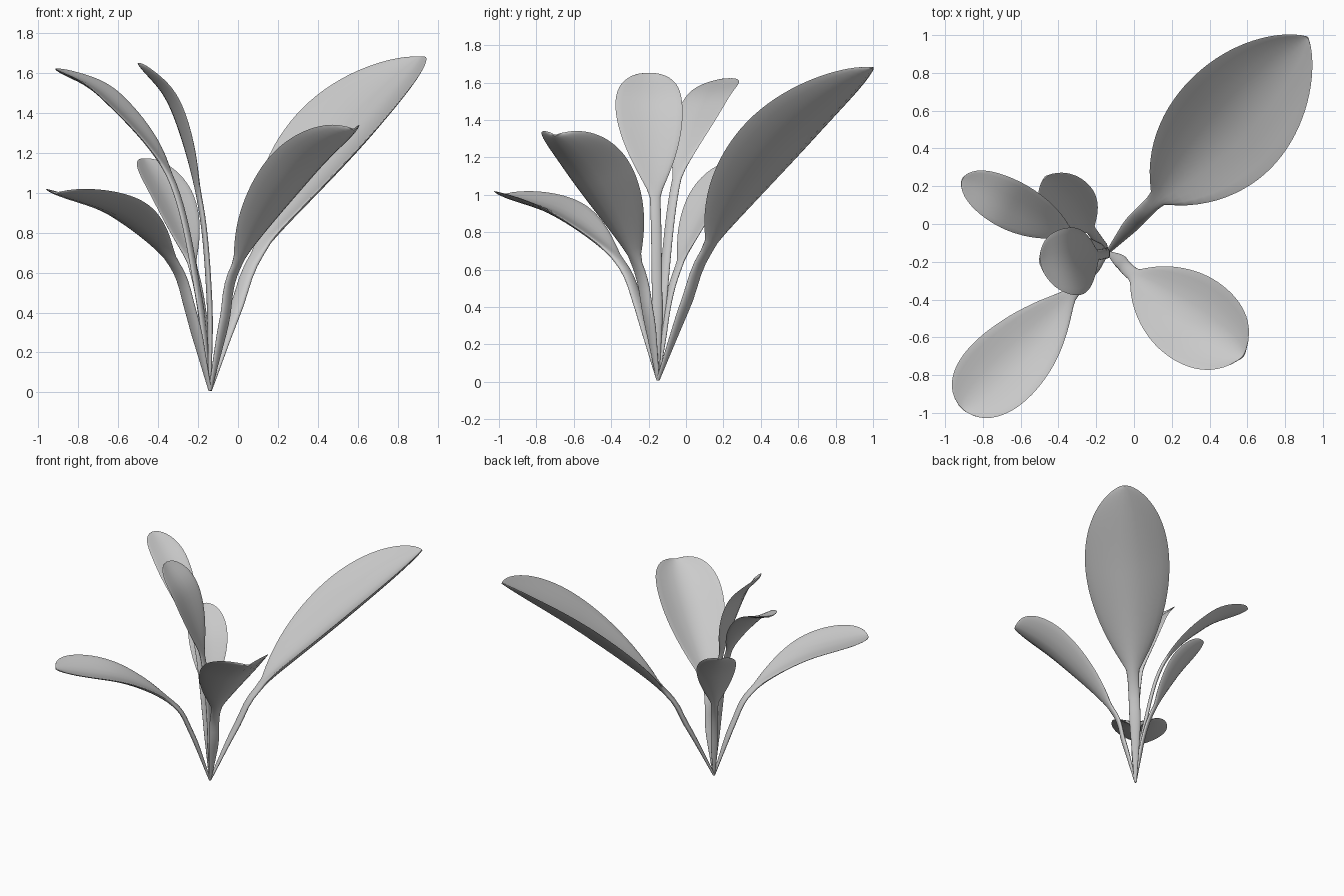
import bpy, bmesh, math
from mathutils import Vector

cube = bpy.data.objects.get("Cube")
if cube:
    bpy.data.objects.remove(cube, do_unlink=True)

# Single flat colour for the whole plant
mat = bpy.data.materials.new("leaf_grey")
mat.use_nodes = True
GREY = (0.6, 0.6, 0.6, 1)
mat.diffuse_color = GREY
mat.node_tree.nodes["Principled BSDF"].inputs["Base Color"].default_value = GREY

ROOT = (-0.14, -0.15, 0.01)
RINGS = 40      # cross-sections along a leaf
SPAN = 10       # steps across a leaf


def spline(points, steps=24):
    """Dense Catmull-Rom curve; the third control point starts the blade."""
    p = [Vector(q) for q in points]
    p = [2 * p[0] - p[1]] + p + [2 * p[-1] - p[-2]]
    out = []
    for i in range(1, len(p) - 2):
        a, b, c, d = p[i - 1:i + 3]
        for k in range(steps):
            t = k / steps
            out.append(0.5 * (2 * b + (c - a) * t + (2 * a - 5 * b + 4 * c - d) * t * t
                              + (3 * b - a - 3 * c + d) * t ** 3))
    return out + [p[-2]], 2 * steps


def make_leaf(name, path, width, stem, rise, fall, cup):
    """Loft a cupped, lens-shaped section along the midrib."""
    curve, start = spline([ROOT] + path)
    dist = [0.0]
    for a, b in zip(curve, curve[1:]):
        dist.append(dist[-1] + (b - a).length)
    total, blade_at = dist[-1], dist[start]
    out = curve[-1] - curve[0]
    side = Vector((-out.y, out.x, 0)).normalized()
    peak_u = rise / (rise + fall)
    peak = peak_u ** rise * (1 - peak_u) ** fall

    bm = bmesh.new()
    rings = []
    for r in range(RINGS + 1):
        # Rings crowd together towards the rounded tip
        s = total * (1 - (1 - r / RINGS) ** 1.4) * 0.999
        i = max(k for k in range(len(dist) - 1) if dist[k] <= s)
        seg = curve[i + 1] - curve[i]
        centre = curve[i] + seg * ((s - dist[i]) / seg.length)
        tangent = (curve[min(i + 2, len(curve) - 1)] - curve[max(i - 1, 0)]).normalized()
        normal = tangent.cross(side).normalized()

        u = max(0.0, (s - blade_at) / (total - blade_at))
        blade = width * u ** rise * (1 - u) ** fall / peak
        stalk = stem * min(1, 0.25 + 4 * s / total) * (1 - u) ** 0.5
        half = math.hypot(blade, stalk)
        thick = stalk * 0.35 + 0.004

        top, bottom = [], []
        for k in range(SPAN + 1):
            x = -math.cos(math.pi * k / SPAN)
            base = centre + side * (half * x) + normal * (cup * blade * abs(x) ** 1.6)
            h = normal * (thick * math.sqrt(max(0, 1 - x * x)))
            top.append(base + h)
            if 0 < k < SPAN:
                bottom.append(base - h)
        rings.append([bm.verts.new(v) for v in top + bottom[::-1]])

    n = len(rings[0])
    for a, b in zip(rings, rings[1:]):
        for k in range(n):
            bm.faces.new((a[k], a[(k + 1) % n], b[(k + 1) % n], b[k]))
    bm.faces.new(rings[0])
    bm.faces.new(rings[-1])
    bmesh.ops.recalc_face_normals(bm, faces=bm.faces)

    mesh = bpy.data.meshes.new(name)
    bm.to_mesh(mesh)
    bm.free()
    mesh.materials.append(mat)
    obj = bpy.data.objects.new(name, mesh)
    bpy.context.collection.objects.link(obj)
    bpy.ops.object.select_all(action='DESELECT')
    obj.select_set(True)
    bpy.context.view_layer.objects.active = obj
    bpy.ops.object.shade_smooth_by_angle(angle=math.radians(50))


# Midrib points, then half width, stalk radius, blade shape and cupping
make_leaf("large_back_leaf",
          [(-0.01, 0.0, 0.42), (0.12, 0.13, 0.73), (0.54, 0.56, 1.25), (0.92, 0.99, 1.68)],
          0.315, 0.042, 0.85, 0.68, 0.4)
make_leaf("front_left_leaf",
          [(-0.07, -0.2, 0.35), (0, -0.27, 0.65), (0.32, -0.51, 1.07), (0.58, -0.7, 1.32)],
          0.235, 0.036, 0.85, 0.42, 0.42)
make_leaf("front_right_leaf",
          [(-0.235, -0.25, 0.4), (-0.325, -0.36, 0.65), (-0.57, -0.64, 0.88), (-0.91, -0.98, 1.0)],
          0.205, 0.036, 1.0, 0.45, 0.25)
make_leaf("tall_back_leaf",
          [(-0.2, -0.12, 0.5), (-0.34, -0.05, 1.08), (-0.65, 0.1, 1.47), (-0.91, 0.24, 1.62)],
          0.13, 0.026, 0.9, 0.5, 0.18)
make_leaf("tall_upright_leaf",
          [(-0.145, -0.155, 0.5), (-0.195, -0.165, 0.98), (-0.33, -0.2, 1.43), (-0.5, -0.2, 1.65)],
          0.18, 0.028, 0.95, 0.48, 0.15)
make_leaf("small_back_leaf",
          [(-0.18, -0.1, 0.4), (-0.23, -0.03, 0.64), (-0.34, 0.11, 0.95), (-0.47, 0.25, 1.17)],
          0.14, 0.026, 0.85, 0.48, 0.25)
